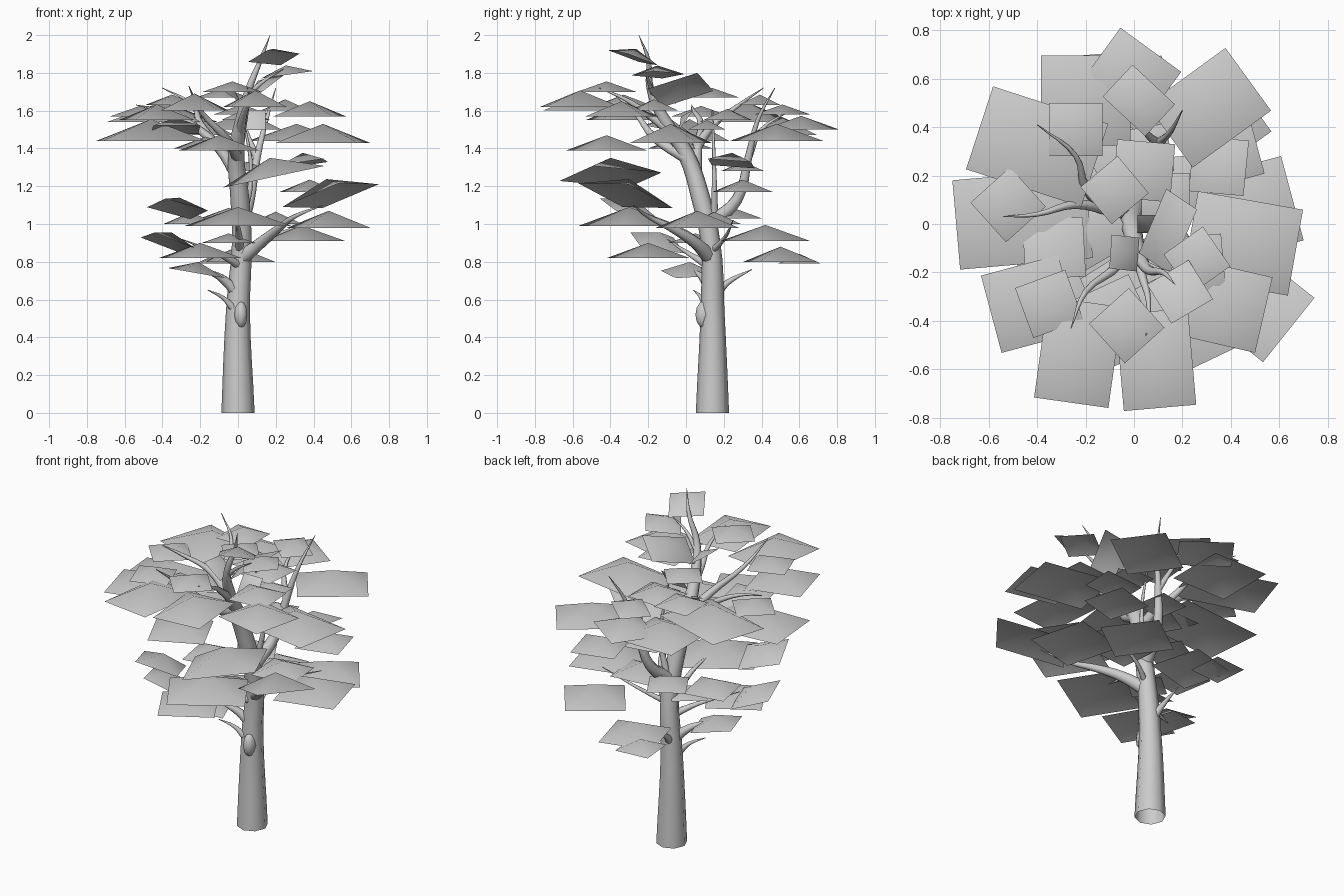
import bpy, bmesh
from math import radians
from mathutils import Matrix, Vector

cube = bpy.data.objects.get("Cube")
if cube:
    bpy.data.objects.remove(cube, do_unlink=True)

grey = bpy.data.materials.new("plain_grey")
grey.use_nodes = True
colour = (.6, .6, .6, 1)
grey.diffuse_color = colour
grey.node_tree.nodes["Principled BSDF"].inputs["Base Color"].default_value = colour


def add_object(name, mesh):
    """Link a smooth shaded grey mesh to the scene."""
    mesh.materials.append(grey)
    for face in mesh.polygons:
        face.use_smooth = True
    obj = bpy.data.objects.new(name, mesh)
    bpy.context.collection.objects.link(obj)
    return obj


def limb(name, points, thick, tip, radii=None):
    """Sweep a tapered round limb along a smooth path."""
    curve = bpy.data.curves.new(name, "CURVE")
    curve.dimensions = "3D"
    curve.bevel_depth = 1
    curve.bevel_resolution = 2
    curve.resolution_u = 4
    spline = curve.splines.new("BEZIER")
    spline.bezier_points.add(len(points) - 1)
    for i, (knot, place) in enumerate(zip(spline.bezier_points, points)):
        knot.co = place
        knot.handle_left_type = knot.handle_right_type = "AUTO"
        blend = i / (len(points) - 1)
        knot.radius = radii[i] if radii else thick + (tip - thick) * blend
    temp = bpy.data.objects.new(name, curve)
    bpy.context.collection.objects.link(temp)
    bpy.context.view_layer.update()
    depsgraph = bpy.context.evaluated_depsgraph_get()
    mesh = bpy.data.meshes.new_from_object(temp.evaluated_get(depsgraph))
    bpy.data.objects.remove(temp, do_unlink=True)
    mesh.materials.clear()
    # Turn the bark faces outward
    shell = bmesh.new()
    shell.from_mesh(mesh)
    bmesh.ops.recalc_face_normals(shell, faces=shell.faces)
    shell.to_mesh(mesh)
    shell.free()
    return add_object(name, mesh)


foliage = bmesh.new()


def card(x, y, z, size, deep=None, turn=0, lift_left=0, lift_front=0):
    """Add one leaf sheet: a rectangle with a raised centre."""
    deep = deep or size
    place = (Matrix.Translation((x, y, z))
             @ Matrix.Rotation(radians(-lift_left), 4, "Y")
             @ Matrix.Rotation(radians(-lift_front), 4, "X")
             @ Matrix.Rotation(radians(turn), 4, "Z"))
    rise = (size + deep) / 8
    centre = foliage.verts.new(place @ Vector((0, 0, rise)))
    corners = [foliage.verts.new(place @ Vector((sx * size / 2, sy * deep / 2, 0)))
               for sx, sy in ((-1, -1), (1, -1), (1, 1), (-1, 1))]
    for i, corner in enumerate(corners):
        foliage.faces.new((corner, corners[(i + 1) % 4], centre))


# Trunk, leaning forward into the leading shoot
limb("trunk", [(0, .14, 0), (0, .14, .55), (.02, .13, .9), (.01, .08, 1.13),
               (-.01, 0, 1.37), (.02, -.12, 1.56), (.06, -.19, 1.72),
               (.12, -.2, 1.87), (.17, -.25, 2)], 0, 0,
     [.088, .063, .052, .05, .044, .032, .02, .012, .001])

# Knot on the front of the trunk
knot = bmesh.new()
bmesh.ops.create_uvsphere(knot, u_segments=10, v_segments=6, radius=.045,
                          matrix=Matrix.Translation((.015, .095, .52))
                          @ Matrix.Diagonal((.8, 1, 1.6, 1)))
knot_mesh = bpy.data.meshes.new("trunk_knot")
knot.to_mesh(knot_mesh)
knot.free()
add_object("trunk_knot", knot_mesh)

# Main limbs
limb("back_limb", [(.02, .13, 1), (.06, .27, 1.13), (.1, .33, 1.35),
                   (.15, .38, 1.55), (.2, .47, 1.72)], .04, .002)
limb("back_limb_fork", [(.1, .33, 1.35), (.04, .4, 1.5), (.03, .55, 1.6)], .02, .002)
limb("back_middle_shoot", [(.03, .15, 1.05), (.07, .15, 1.25), (.02, .14, 1.6)], .02, .004)
limb("left_limb", [(.02, .13, .82), (.12, .05, .9), (.22, -.08, .98),
                   (.3, -.2, 1.04), (.45, -.28, 1.1)], .042, .002)
limb("left_rear_limb", [(.02, .13, .85), (.15, .2, .92), (.4, .25, 1.02)], .02, .002)
limb("right_limb", [(0, .05, 1.25), (-.1, .06, 1.4), (-.25, .08, 1.53),
                    (-.4, .04, 1.6), (-.54, .03, 1.63)], .034, .002)
limb("right_rear_limb", [(-.1, .05, 1.4), (-.2, .15, 1.53), (-.24, .28, 1.63),
                         (-.4, .41, 1.72)], .028, .002)
limb("right_front_limb", [(0, 0, 1.35), (-.06, -.16, 1.45), (-.2, -.28, 1.6),
                          (-.26, -.43, 1.73)], .032, .002)
limb("front_limb", [(.01, -.06, 1.47), (.03, -.2, 1.58), (.06, -.32, 1.66),
                    (.05, -.46, 1.72)], .028, .002)
limb("left_upper_limb", [(.05, -.17, 1.68), (.14, -.2, 1.76), (.24, -.21, 1.82)], .016, .002)

# Small lower twigs
limb("right_low_twig", [(0, .13, .63), (-.07, .1, .7), (-.14, .06, .74),
                        (-.25, 0, .76)], .035, .002)
limb("right_stub", [(-.03, .1, .56), (-.08, .08, .61), (-.16, .04, .65)], .02, .002)
limb("back_low_twig", [(0, .15, .62), (-.02, .22, .69), (-.03, .35, .76)], .03, .002)
limb("right_mid_twig", [(.01, .12, .78), (-.1, .02, .84), (-.3, -.1, .92)], .025, .002)
limb("front_mid_twig", [(.01, .12, .86), (0, -.05, .98), (-.02, -.25, 1.04)], .025, .002)

# Lowest leaves
card(-.11, .6, .79, size=.21, turn=5)
card(0, .5, .8, size=.32, turn=15)
card(-.22, .02, .74, size=.24, turn=20, lift_left=-10)
card(-.2, -.2, .82, size=.32, turn=30)
card(-.37, -.15, .9, size=.24, turn=15, lift_left=-18, lift_front=12)
card(.33, .42, .91, size=.34, turn=36)
card(-.05, .05, .9, size=.2, turn=40)

# Leaves around the top of the trunk
card(0, -.3, .99, size=.44, deep=.36, turn=32)
card(.48, .06, .98, size=.36, turn=15)
card(.2, .15, 1, size=.26, turn=5)
card(-.05, .25, 1.03, size=.22, turn=30)
card(-.32, -.3, 1.08, size=.25, turn=20, lift_left=-10, lift_front=15)
card(-.25, .1, 1, size=.25, turn=10)
card(.49, -.32, 1.15, size=.4, deep=.34, turn=-37, lift_left=14, lift_front=12)
card(.19, -.4, 1.25, size=.42, deep=.4, turn=25, lift_left=12)
card(.38, .3, 1.17, size=.26, turn=15)
card(.35, .24, 1.32, size=.23, turn=-5, lift_left=8, lift_front=5)
card(.05, .3, 1.28, size=.2, turn=10)
card(-.1, -.42, 1.39, size=.32, turn=25)

# Broad upper leaves
card(.45, -.08, 1.43, size=.44, deep=.36, turn=-10)
card(.38, -.34, 1.57, size=.32, turn=-13)
card(.25, -.17, 1.6, size=.24, turn=5)
card(.13, .11, 1.5, size=.2)
card(-.46, .02, 1.44, size=.55, deep=.37, turn=5)
card(-.4, .32, 1.54, size=.5, deep=.36, turn=-18)
card(-.2, .51, 1.47, size=.37)
card(-.43, -.33, 1.55, size=.33, turn=15)
card(-.33, -.1, 1.5, size=.25, turn=3, lift_front=10)
card(-.01, .61, 1.5, size=.31, deep=.27, turn=-36)
card(.31, .48, 1.44, size=.4, deep=.32, turn=36)
card(.09, -.56, 1.62, size=.3, deep=.4, turn=5)
card(-.23, -.53, 1.6, size=.31, deep=.42, turn=-8)
card(-.17, -.03, 1.4, size=.25, turn=30)

# Small crown leaves
card(.02, .51, 1.58, size=.24, deep=.18, turn=-43)
card(-.52, .08, 1.57, size=.22, turn=42)
card(-.24, .39, 1.63, size=.22)
card(-.35, -.33, 1.63, size=.22, turn=20)
card(-.03, -.42, 1.7, size=.22, turn=42)
card(-.08, .14, 1.67, size=.2, turn=40)
card(.04, .22, 1.55, size=.24, turn=-5)
card(.08, 0, 1.55, size=.13, lift_front=-55)
card(-.04, -.12, 1.68, size=.14, turn=-5, lift_left=-35)
card(.14, -.03, 1.71, size=.18, deep=.3, turn=-28, lift_left=37)
card(.26, -.15, 1.79, size=.2, turn=35, lift_left=8)
card(.19, -.28, 1.88, size=.2, turn=32, lift_front=18, lift_left=5)

leaf_mesh = bpy.data.meshes.new("leaf_sheets")
foliage.to_mesh(leaf_mesh)
foliage.free()
add_object("leaf_sheets", leaf_mesh)
